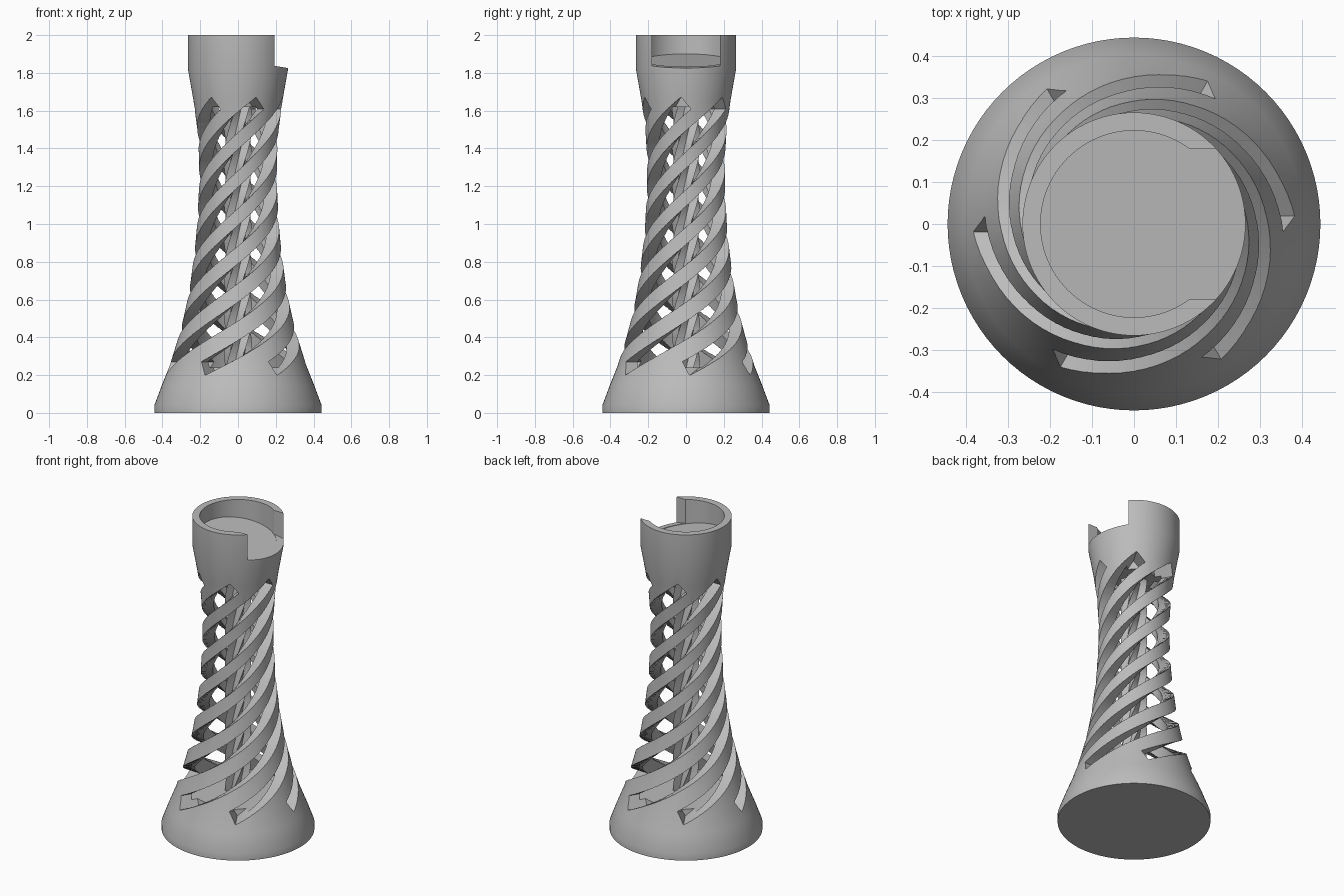
import bpy, bmesh
from math import sin, cos, pi, radians
from mathutils import Vector

if "Cube" in bpy.data.objects:
    bpy.data.objects.remove(bpy.data.objects["Cube"], do_unlink=True)

grey = bpy.data.materials.new("plain grey")
grey.use_nodes = True
grey.diffuse_color = (0.5, 0.5, 0.5, 1)
grey.node_tree.nodes["Principled BSDF"].inputs["Base Color"].default_value = grey.diffuse_color

SLOTS = 6
SLOT_LOW, SLOT_HIGH = 0.235, 1.64
TURN = radians(420)
TWIST = TURN / (SLOT_HIGH - SLOT_LOW)

# Outer profile of the column: (height, radius)
PROFILE = [(0, .443), (.04, .443), (.15, .402), (.25, .362), (.4, .315), (.5, .289),
           (.6, .267), (.7, .25), (.8, .237), (.9, .225), (1, .216), (1.2, .206),
           (1.35, .206), (1.5, .215), (1.65, .235), (1.82, .265), (2, .265)]


def radius_at(z):
    for (z0, r0), (z1, r1) in zip(PROFILE, PROFILE[1:]):
        if z <= z1:
            return r0 + (r1 - r0) * (z - z0) / (z1 - z0)
    return PROFILE[-1][1]


def skin(name, rings):
    """Closed solid lofted through rings with equal point counts."""
    bm = bmesh.new()
    loops = [[bm.verts.new(p) for p in ring] for ring in rings]
    n = len(loops[0])
    for low, high in zip(loops, loops[1:]):
        for i in range(n):
            j = (i + 1) % n
            bm.faces.new((low[i], low[j], high[j], high[i]))
    bm.faces.new(loops[0][::-1])
    bm.faces.new(loops[-1])
    bmesh.ops.recalc_face_normals(bm, faces=bm.faces[:])
    mesh = bpy.data.meshes.new(name)
    bm.to_mesh(mesh)
    bm.free()
    mesh.materials.append(grey)
    obj = bpy.data.objects.new(name, mesh)
    bpy.context.collection.objects.link(obj)
    return obj


def circle(r, z, tilt=0, sides=96):
    pts = [(r * cos(2 * pi * i / sides), r * sin(2 * pi * i / sides)) for i in range(sides)]
    return [(x, y, z - tilt * x) for x, y in pts]


def activate(obj):
    bpy.ops.object.select_all(action='DESELECT')
    obj.select_set(True)
    bpy.context.view_layer.objects.active = obj


def carve(target, cutter):
    cutter.hide_render = True
    activate(target)
    mod = target.modifiers.new(cutter.name, 'BOOLEAN')
    mod.operation = 'DIFFERENCE'
    mod.solver = 'EXACT'
    mod.object = cutter
    bpy.ops.object.modifier_apply(modifier=mod.name)
    bpy.data.objects.remove(cutter, do_unlink=True)


def slot_cutter(start, width=.08, depth=.11, steps=90):
    """Square bar swept along a helix that hugs the column surface."""
    rings = []
    for i in range(steps + 1):
        t = i / steps
        z = SLOT_LOW + (SLOT_HIGH - SLOT_LOW) * t
        a = start + TURN * t
        r = radius_at(z)
        out = Vector((cos(a), sin(a), 0))
        along = (Vector((-sin(a), cos(a), 0)) * r * TWIST + Vector((0, 0, 1))).normalized()
        side = out.cross(along) * width / 2
        inner = out * (r - depth) + Vector((0, 0, z))
        outer = out * (r + .06) + Vector((0, 0, z))
        rings.append([inner - side, outer - side, outer + side, inner + side])
    return skin("slot_cutter", rings)


# Column with a hollow waist
column = skin("twisted_column", [circle(r, z) for z, r in PROFILE])
hollow_heights = [.24] + [z for z, r in PROFILE if .24 < z < 1.62 and z != .25] + [1.62]
carve(column, skin("hollow_cutter", [circle(radius_at(z) - .07, z) for z in hollow_heights]))

# Spiral slots
for k in range(SLOTS):
    carve(column, slot_cutter(2 * pi * k / SLOTS))

# Cup with a tilted floor, and the notch in its wall
carve(column, skin("cup_cutter", [circle(.222, 1.865, .16), circle(.222, 2.1)]))
corners = [(.1, -.18), (.4, -.18), (.4, .18), (.1, .18)]
carve(column, skin("notch_cutter", [[(x, y, 1.868 - .16 * x) for x, y in corners],
                                    [(x, y, 2.1) for x, y in corners]]))

# Fluted core twisting with the slots
core_rings = []
for i in range(61):
    z = .15 + 1.57 * i / 60
    a0 = TWIST * (z - SLOT_LOW)
    core_rings.append([((.045 + .03 * (j % 2)) * cos(a0 + j * pi / SLOTS),
                        (.045 + .03 * (j % 2)) * sin(a0 + j * pi / SLOTS), z)
                       for j in range(2 * SLOTS)])
core = skin("fluted_core", core_rings)

for obj in (column, core):
    activate(obj)
    bpy.ops.object.shade_smooth_by_angle(angle=radians(30))
